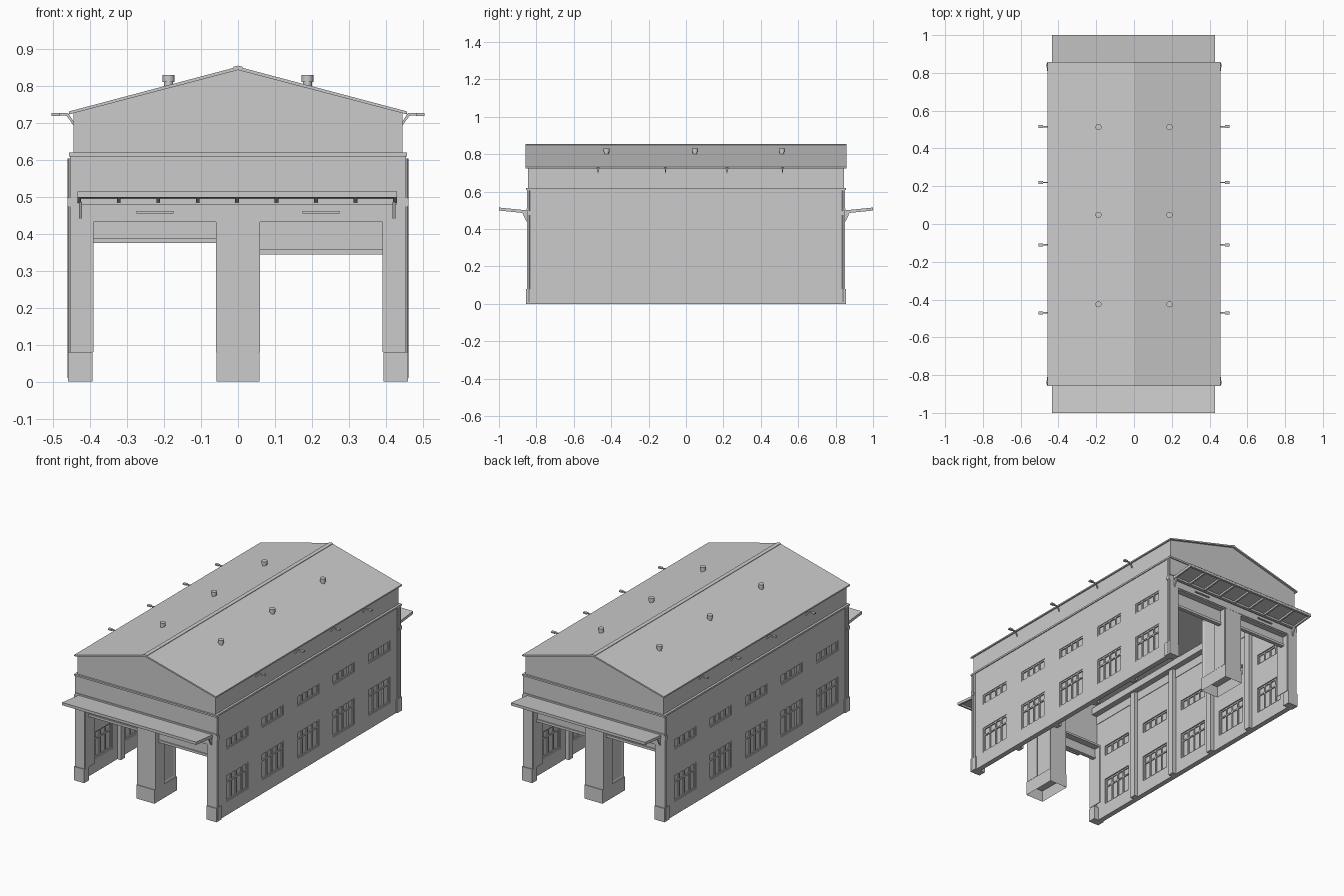
import bpy, bmesh, math
from mathutils import Vector

if "Cube" in bpy.data.objects:
    bpy.data.objects.remove(bpy.data.objects["Cube"], do_unlink=True)

grey = bpy.data.materials.new("plain_grey")
grey.use_nodes = True
grey.diffuse_color = (0.6, 0.6, 0.6, 1)
grey.node_tree.nodes["Principled BSDF"].inputs["Base Color"].default_value = (0.6, 0.6, 0.6, 1)


def finish(name, bm):
    bmesh.ops.recalc_face_normals(bm, faces=bm.faces)
    mesh = bpy.data.meshes.new(name)
    bm.to_mesh(mesh)
    bm.free()
    mesh.materials.append(grey)
    obj = bpy.data.objects.new(name, mesh)
    bpy.context.collection.objects.link(obj)
    return obj


def add_box(bm, x, y, z):
    v = [bm.verts.new((a, b, c)) for a in x for b in y for c in z]
    for f in ((0, 1, 3, 2), (4, 6, 7, 5), (0, 4, 5, 1), (2, 3, 7, 6), (0, 2, 6, 4), (1, 5, 7, 3)):
        bm.faces.new([v[i] for i in f])


def boxes(name, items):
    bm = bmesh.new()
    for x, y, z in items:
        add_box(bm, x, y, z)
    return finish(name, bm)


def prism(name, pts, axis, a, b):
    """Extrude a profile (xz for axis 'y', yz for axis 'x') from a to b."""
    bm = bmesh.new()
    place = (lambda p: (p[0], a, p[1])) if axis == "y" else (lambda p: (a, p[0], p[1]))
    face = bm.faces.new([bm.verts.new(place(p)) for p in pts])
    move = Vector((0, b - a, 0)) if axis == "y" else Vector((b - a, 0, 0))
    new = bmesh.ops.extrude_face_region(bm, geom=[face])["geom"]
    bmesh.ops.translate(bm, vec=move, verts=[e for e in new if isinstance(e, bmesh.types.BMVert)])
    return finish(name, bm)


def tube(name, loc, rings, sides=16):
    """Stack of (radius, z) rings closed at both ends."""
    bm = bmesh.new()
    loops = [[bm.verts.new((loc[0] + r * math.cos(math.tau * i / sides),
                            loc[1] + r * math.sin(math.tau * i / sides), z))
              for i in range(sides)] for r, z in rings]
    for lo, hi in zip(loops, loops[1:]):
        for i in range(sides):
            j = (i + 1) % sides
            bm.faces.new((lo[i], lo[j], hi[j], hi[i]))
    bm.faces.new(loops[0])
    bm.faces.new(loops[-1])
    obj = finish(name, bm)
    bpy.context.view_layer.objects.active = obj
    obj.select_set(True)
    bpy.ops.object.shade_smooth_by_angle(angle=math.radians(35))
    obj.select_set(False)


END = 0.85
WIN_Y = [0.3267 * i for i in range(-2, 3)]
HALF = 0.1
LOW, HIGH = (0.08, 0.235), (0.385, 0.445)


# Side walls: a grid of cells leaving window holes, then thickened
def side_wall(s, side):
    ys = [-END + 0.001] + [w + d for w in WIN_Y for d in (-HALF, HALF)] + [END - 0.001]
    zs = [0, *LOW, *HIGH, 0.615]
    bm = bmesh.new()
    grid = [[bm.verts.new((s * 0.453, y, z)) for z in zs] for y in ys]
    for i in range(len(ys) - 1):
        for j in range(len(zs) - 1):
            if not (i % 2 and j % 2):
                bm.faces.new((grid[i][j], grid[i + 1][j], grid[i + 1][j + 1], grid[i][j + 1]))
    bmesh.ops.recalc_face_normals(bm, faces=bm.faces)
    bmesh.ops.solidify(bm, geom=bm.faces[:], thickness=0.03)
    # Keep the outer skin on the intended plane
    outer = max(abs(v.co.x) for v in bm.verts)
    bmesh.ops.translate(bm, vec=(s * (0.453 - outer), 0, 0), verts=bm.verts)
    finish(side + "_wall", bm)

    # Glass and glazing bars
    def span(a, b):
        return (min(s * a, s * b), max(s * a, s * b))
    glass, bars = [], []
    deep, t = span(0.43, 0.449), 0.008
    for w in WIN_Y:
        for lo, hi in (LOW, HIGH):
            glass.append((span(0.436, 0.442), (w - HALF, w + HALF), (lo, hi)))
            levels = [lo, hi - t] + ([0.185] if lo == LOW[0] else [])
            bars += [(deep, (w - HALF, w + HALF), (z, z + t)) for z in levels]
            for k in range(5):
                y = w - HALF + k * (2 * HALF - t) / 4
                bars.append((deep, (y, y + t), (lo, hi)))
    boxes(side + "_window_glass", glass)
    boxes(side + "_window_bars", bars)

    # Upper wall, cornice, inner columns and rail beam
    boxes(side + "_upper_wall", [(span(0.42, 0.445), (-0.845, 0.845), (0.61, 0.732))])
    boxes(side + "_cornice", [(span(0.44, 0.458), (-0.856, 0.856), (0.61, 0.62))])
    boxes(side + "_inner_columns", [(span(0.40, 0.425), (y - 0.018, y + 0.018), (0, 0.71))
                                    for y in (-0.49, -0.163, 0.163, 0.49)])
    boxes(side + "_inner_beam", [(span(0.385, 0.425), (-0.83, 0.83), (0.66, 0.70))])

    # Lamp arms under the eaves
    for n, y in enumerate((-0.47, -0.11, 0.22, 0.515)):
        arm = prism(f"{side}_lamp_arm_{n}", [(s * 0.44, 0.697), (s * 0.448, 0.697), (s * 0.464, 0.72),
                    (s * 0.503, 0.722), (s * 0.503, 0.727), (s * 0.46, 0.727)], "y", y - 0.003, y + 0.003)
        boxes(f"{side}_lamp_head_{n}", [(span(0.482, 0.505), (y - 0.008, y + 0.008), (0.72, 0.728))])

    # Roof vents
    for n, y in enumerate((-0.425, 0.048, 0.513)):
        tube(f"{side}_roof_vent_{n}", (s * 0.188, y),
             [(0.012, 0.79), (0.012, 0.812), (0.016, 0.812), (0.016, 0.83)])


side_wall(1, "left")
side_wall(-1, "right")


# Both gable ends
def end_wall(s, end):
    def yy(a, b):
        return (min(s * a, s * b), max(s * a, s * b))
    outline = [(-0.455, 0), (-0.395, 0), (-0.395, 0.44), (0.395, 0.44), (0.395, 0),
               (0.455, 0), (0.455, 0.615), (-0.455, 0.615)]
    prism(end + "_wall", outline, "y", s * 0.82, s * END)
    prism(end + "_gable", [(-0.445, 0.61), (0.445, 0.61), (0.445, 0.73), (0, 0.848), (-0.445, 0.73)],
          "y", s * 0.82, s * 0.845)
    boxes(end + "_cornice", [((-0.458, 0.458), yy(0.84, 0.856), (0.61, 0.62))])
    boxes(end + "_ledge", [((-0.43, 0.43), yy(0.84, 0.858), (0.48, 0.497)),
                           ((-0.455, 0.455), yy(0.84, 0.854), (0.503, 0.511))])
    boxes(end + "_corner_bases", [(x, yy(0.81, 0.855), (0, 0.08))
                                  for x in ((-0.46, -0.394), (0.394, 0.46))])

    # Hollow centre pier with sunken side panels
    bm = bmesh.new()
    add_box(bm, (-0.055, 0.055), yy(0.65, END - 0.001), (0.075, 0.445))
    bmesh.ops.recalc_face_normals(bm, faces=bm.faces)
    sides = [f for f in bm.faces if abs(f.normal.x) > 0.9]
    bmesh.ops.inset_individual(bm, faces=sides, thickness=0.02, depth=-0.006)
    finish(end + "_pier", bm)
    bm = bmesh.new()
    add_box(bm, (-0.058, 0.058), yy(0.647, 0.853), (0, 0.08))
    bmesh.ops.recalc_face_normals(bm, faces=bm.faces)
    under = [f for f in bm.faces if f.normal.z < -0.9]
    bmesh.ops.inset_individual(bm, faces=under, thickness=0.012)
    bmesh.ops.translate(bm, vec=(0, 0, 0.06), verts=under[0].verts)
    finish(end + "_pier_base", bm)

    # Half-raised doors, frames and sign plates
    for side, x0, x1, drop in (("right", -0.395, -0.055, 0.375), ("left", 0.055, 0.395, 0.345)):
        name = f"{end}_{side}_"
        boxes(name + "door", [((x0, x1), yy(0.80, 0.812), (drop, 0.45)),
                              ((x0, x1), yy(0.795, 0.818), (drop, drop + 0.014))])
        boxes(name + "door_frame", [((x0, x1), yy(0.76, 0.846), (0.433, 0.445)),
                                    ((x0, x0 + 0.004), yy(0.76, 0.846), (0.08, 0.44)),
                                    ((x1 - 0.004, x1), yy(0.76, 0.846), (0.08, 0.44))])
        mid = (x0 + x1) / 2
        boxes(name + "lamp_strip", [((mid - 0.05, mid + 0.05), yy(0.845, 0.858), (0.456, 0.462))])

    # Canopy rising outwards, with ribs beneath
    def slope(a, b, low, high):
        def z(d):
            return 0.487 + 0.1 * (d - END)
        return [(s * a, z(a) + low), (s * b, z(b) + low), (s * b, z(b) + high), (s * a, z(a) + high)]
    prism(end + "_canopy_top", slope(0.845, 1.0, 0.008, 0.013), "x", -0.435, 0.43)
    prism(end + "_canopy_outer_rail", slope(0.988, 0.9995, -0.003, 0.01), "x", -0.435, 0.43)
    prism(end + "_canopy_inner_rail", slope(0.845, 0.862, -0.003, 0.01), "x", -0.435, 0.43)
    for k in range(9):
        x = -0.435 + k * 0.855 / 8
        prism(f"{end}_canopy_rib_{k}", slope(0.85, 0.995, -0.003, 0.01), "x", x, x + 0.01)
    for k, x in enumerate((-0.43, 0.418)):
        prism(f"{end}_canopy_bracket_{k}", [(s * 0.845, 0.44), (s * 0.853, 0.44), (s * 0.875, 0.487),
              (s * 0.845, 0.487)], "x", x, x + 0.008)

    # Drainpipes at the corners
    for side, q in (("left", 1), ("right", -1)):
        tube(f"{end}_{side}_drainpipe", (q * 0.456, s * 0.84), [(0.006, 0.01), (0.006, 0.605)], 10)
        boxes(f"{end}_{side}_pipe_box", [((q * 0.455 - 0.007, q * 0.455 + 0.007),
                                          yy(0.828, 0.849), (0.475, 0.497))])


end_wall(-1, "front")
end_wall(1, "back")

# Roof shell and ridge cap
prism("roof", [(-0.457, 0.724), (-0.457, 0.732), (0, 0.853), (0.457, 0.732), (0.457, 0.724),
               (0, 0.844)], "y", -0.857, 0.857)
prism("ridge_cap", [(-0.012, 0.848), (-0.012, 0.853), (0, 0.856), (0.012, 0.853), (0.012, 0.848)],
      "y", -0.857, 0.857)
